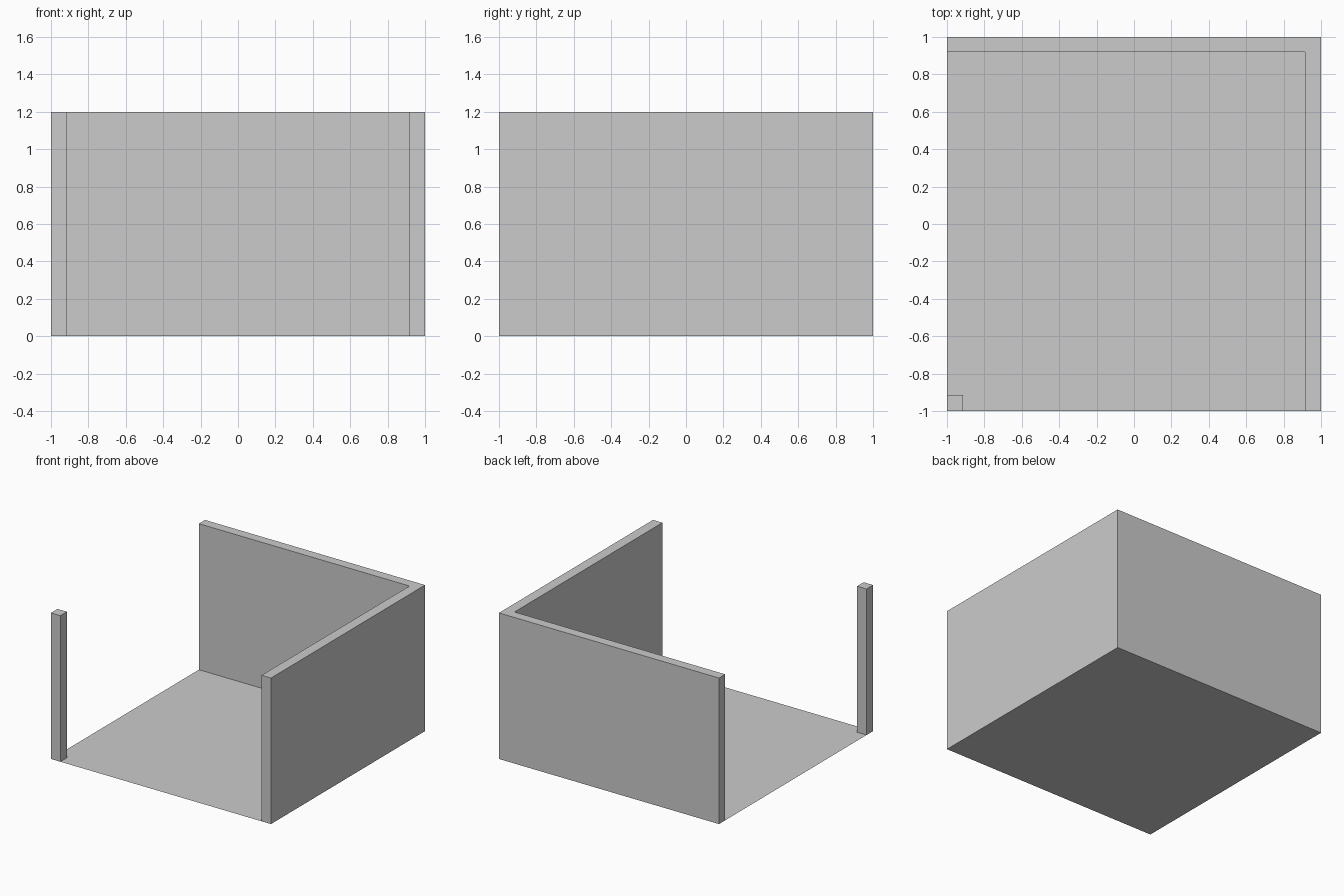
import bpy, bmesh

if "Cube" in bpy.data.objects:
    bpy.data.objects.remove(bpy.data.objects["Cube"])

HEIGHT = 1.2


def prism(name, outline, height):
    """Flat outline on the ground; raised into sides and top (open base) if height > 0."""
    bm = bmesh.new()
    base = bm.faces.new([bm.verts.new((x, y, 0)) for x, y in outline])
    if height:
        result = bmesh.ops.extrude_face_region(bm, geom=[base], use_keep_orig=False)
        verts = [g for g in result["geom"] if isinstance(g, bmesh.types.BMVert)]
        bmesh.ops.translate(bm, verts=verts, vec=(0, 0, height))
        for f in [f for f in bm.faces if all(v.co.z < 1e-6 for v in f.verts)]:
            bm.faces.remove(f)
        bmesh.ops.recalc_face_normals(bm, faces=bm.faces[:])
    mesh = bpy.data.meshes.new(name)
    bm.to_mesh(mesh)
    bm.free()
    obj = bpy.data.objects.new(name, mesh)
    bpy.context.collection.objects.link(obj)
    return obj


def rect(x0, y0, x1, y1):
    return [(x0, y0), (x1, y0), (x1, y1), (x0, y1)]


# Floor sheet, which also closes the base of the walls and post
prism("floor", rect(-1, -1, 1, 1), 0)

# Back and right walls as one L-shaped piece
prism("corner_walls",
      [(0.915, -1), (1, -1), (1, 1), (-1, 1), (-1, 0.92), (0.915, 0.92)], HEIGHT)

# Free-standing post in the open corner
prism("corner_post", rect(-1, -1, -0.915, -0.915), HEIGHT)
